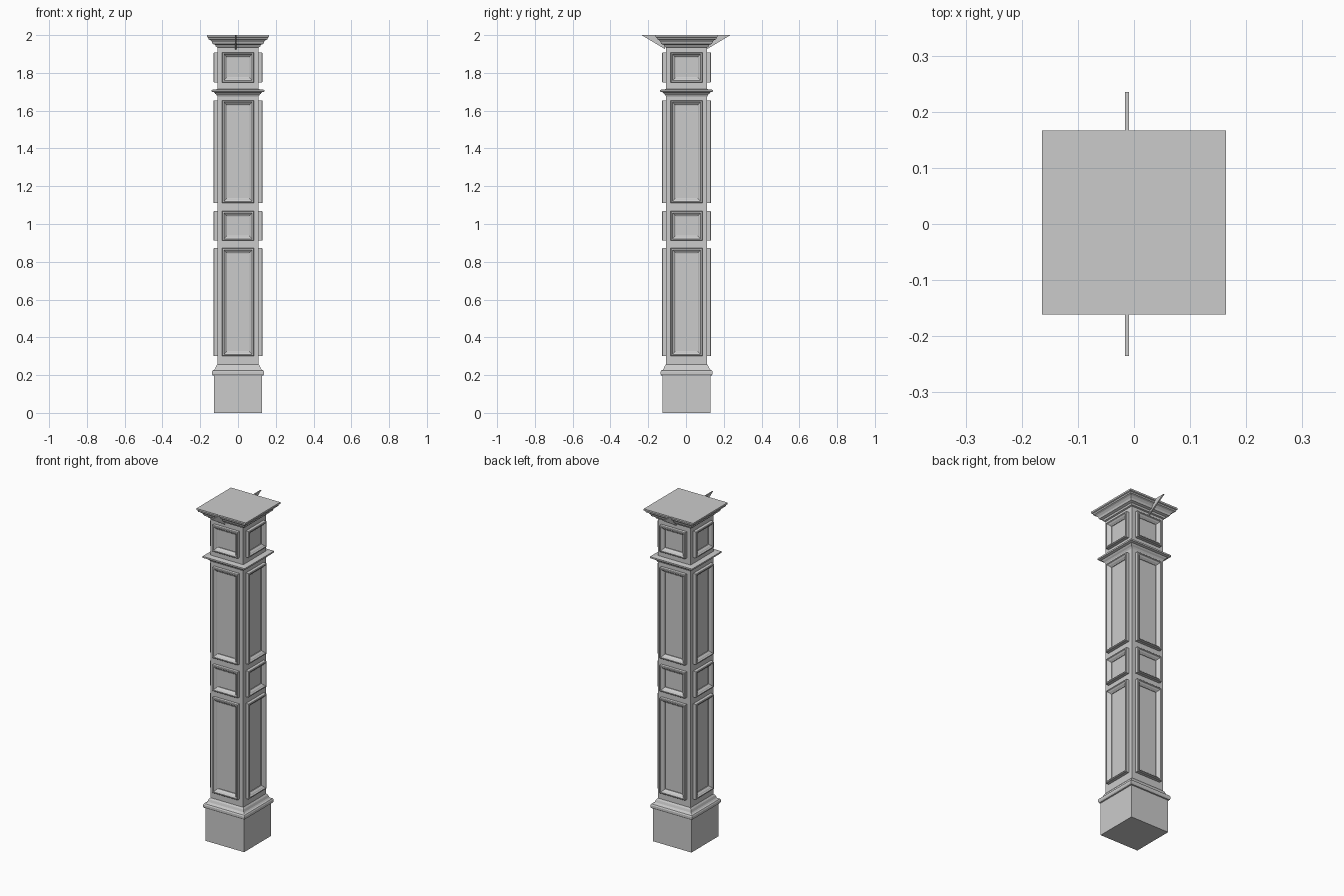
import bpy, bmesh
from math import pi
from mathutils import Matrix, Vector

if "Cube" in bpy.data.objects:
    bpy.data.objects.remove(bpy.data.objects["Cube"])

CY = 0.003   # the square column sits slightly behind the centre line


def finish(bm, name):
    bmesh.ops.recalc_face_normals(bm, faces=bm.faces)
    me = bpy.data.meshes.new(name)
    bm.to_mesh(me)
    bm.free()
    ob = bpy.data.objects.new(name, me)
    bpy.context.collection.objects.link(ob)
    return ob


def bridge(bm, rings):
    for a, b in zip(rings, rings[1:]):
        for i in range(4):
            j = (i + 1) % 4
            bm.faces.new((a[i], a[j], b[j], b[i]))


def square_sweep(name, profile, bottom=False, top=False):
    """Sweep (half width, z) points around a square plan."""
    bm = bmesh.new()
    rings = [[bm.verts.new((sx * h, CY + sy * h, z))
              for sx, sy in ((-1, -1), (1, -1), (1, 1), (-1, 1))]
             for h, z in profile]
    bridge(bm, rings)
    if bottom:
        bm.faces.new(rings[0])
    if top:
        bm.faces.new(rings[-1])
    return finish(bm, name)


def panel_frames(name, z0, z1):
    """Mitred picture-frame moulding repeated on all four sides."""
    bm = bmesh.new()
    w = 0.084
    profile = [(0, 0.107), (0, 0.127), (0.003, 0.13), (0.009, 0.13),
               (0.012, 0.125), (0.017, 0.122), (0.024, 0.114), (0.027, 0.113), (0.027, 0.107)]
    for k in range(4):
        m = Matrix.Translation((0, CY, 0)) @ Matrix.Rotation(k * pi / 2, 4, 'Z')
        rings = []
        for d, out in profile:
            x, lo, hi = w - d, z0 + d, z1 - d
            rings.append([bm.verts.new(m @ Vector((px, -out, pz)))
                          for px, pz in ((-x, lo), (x, lo), (x, hi), (-x, hi))])
        bridge(bm, rings)
    return finish(bm, name)


# column body, stacked from plinth to cornice
square_sweep("plinth", [(0.128, 0), (0.128, 0.197)], bottom=True)
square_sweep("base_moulding", [(0.128, 0.197), (0.134, 0.199), (0.138, 0.206), (0.138, 0.218),
                               (0.134, 0.225), (0.126, 0.228), (0.121, 0.234),
                               (0.116, 0.248), (0.109, 0.257)])
square_sweep("shaft", [(0.109, 0.257), (0.109, 1.675)])
square_sweep("belt_moulding", [(0.109, 1.675), (0.114, 1.684), (0.121, 1.69), (0.126, 1.697),
                               (0.14, 1.701), (0.14, 1.71), (0.109, 1.714)])
square_sweep("neck", [(0.109, 1.714), (0.109, 1.935)])
square_sweep("cornice", [(0.109, 1.935), (0.117, 1.938), (0.12, 1.948), (0.134, 1.953),
                         (0.138, 1.964), (0.147, 1.974), (0.157, 1.979), (0.158, 1.987),
                         (0.164, 1.99), (0.164, 2.0)], top=True)

# raised panel frames
for label, z0, z1 in (("lower_panels", 0.30, 0.872), ("middle_panels", 0.912, 1.068),
                      ("upper_panels", 1.11, 1.655), ("top_panels", 1.75, 1.908)):
    panel_frames(label, z0, z1)

# thin pointed fins at the front and back of the cornice
for name, s in (("front_fin", -1), ("back_fin", 1)):
    bm = bmesh.new()
    sides = [[bm.verts.new((x, s * y, z)) for y, z in ((0.11, 1.925), (0.235, 2.0), (0.11, 2.0))]
             for x in (-0.016, -0.009)]
    bm.faces.new(sides[0])
    bm.faces.new(sides[1])
    for i in range(3):
        j = (i + 1) % 3
        bm.faces.new((sides[0][i], sides[0][j], sides[1][j], sides[1][i]))
    finish(bm, name)
